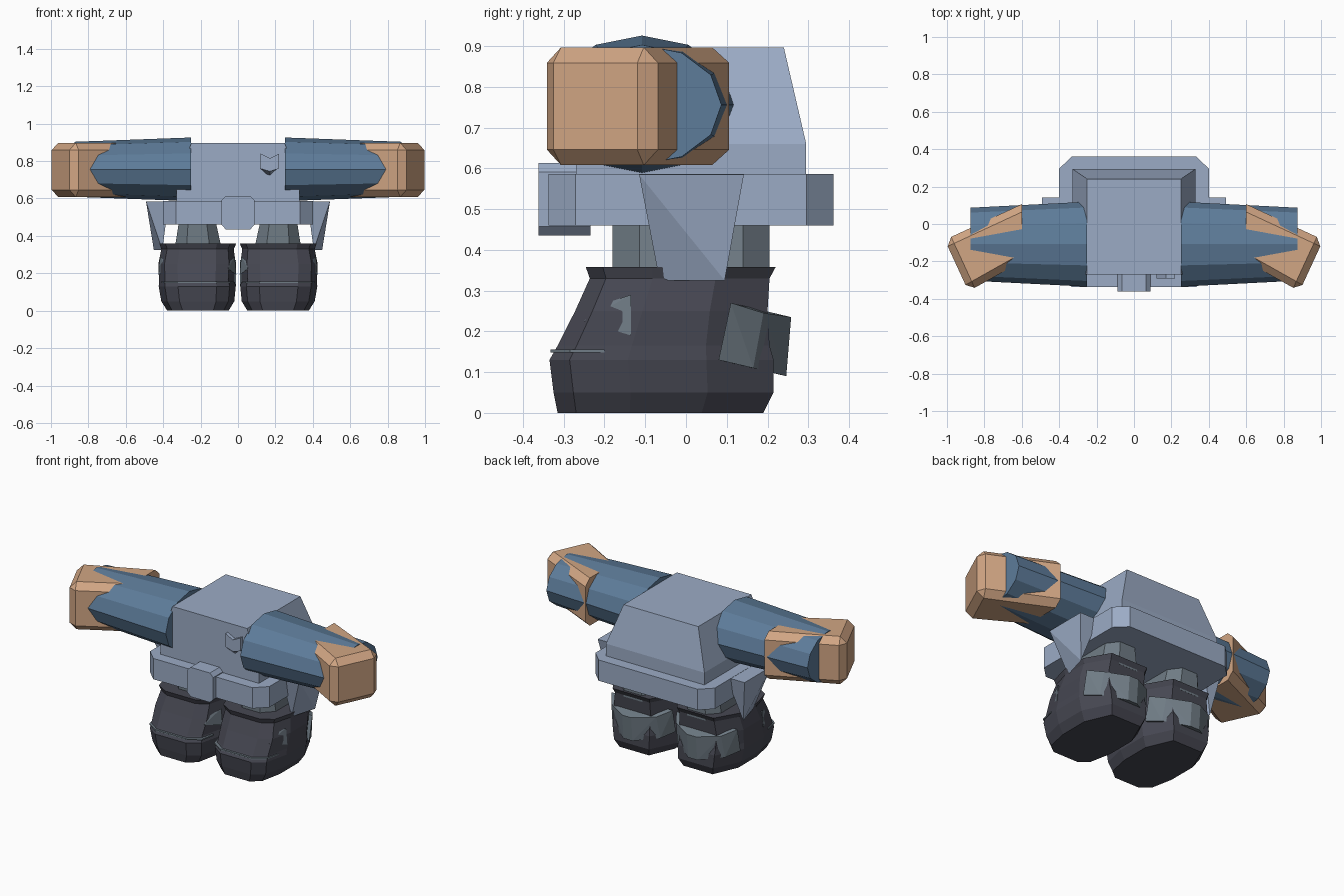
import bpy, bmesh, math
from mathutils import Vector

cube = bpy.data.objects.get("Cube")
if cube:
    bpy.data.objects.remove(cube, do_unlink=True)


def material(name, rgb):
    m = bpy.data.materials.new(name)
    m.use_nodes = True
    m.diffuse_color = (*rgb, 1)
    m.node_tree.nodes["Principled BSDF"].inputs["Base Color"].default_value = (*rgb, 1)
    return m


PALE = material("pale_blue_grey", (0.33, 0.41, 0.56))
BLUE = material("denim_blue", (0.11, 0.20, 0.32))
SKIN = material("tan_skin", (0.64, 0.38, 0.23))
GREY = material("slate_grey", (0.16, 0.20, 0.235))
DARK = material("boot_dark", (0.062, 0.064, 0.085))


def finish(name, bm, mat):
    bmesh.ops.recalc_face_normals(bm, faces=bm.faces)
    mesh = bpy.data.meshes.new(name)
    bm.to_mesh(mesh)
    bm.free()
    mesh.materials.append(mat)
    ob = bpy.data.objects.new(name, mesh)
    bpy.context.collection.objects.link(ob)
    return ob


def loft(name, rings, mat):
    """Skin a list of equal-length point rings and cap both ends."""
    bm = bmesh.new()
    rows = [[bm.verts.new(p) for p in ring] for ring in rings]
    n = len(rows[0])
    for a, b in zip(rows, rows[1:]):
        for i in range(n):
            j = (i + 1) % n
            bm.faces.new((a[i], a[j], b[j], b[i]))
    bm.faces.new(rows[0])
    bm.faces.new(rows[-1])
    return finish(name, bm, mat)


def hull(name, points, mat):
    bm = bmesh.new()
    for p in points:
        bm.verts.new(p)
    bmesh.ops.convex_hull(bm, input=bm.verts)
    bmesh.ops.dissolve_limit(bm, angle_limit=0.01, verts=bm.verts, edges=bm.edges)
    return finish(name, bm, mat)


def fit(shape, x0, x1, y0, y1, z):
    """Place a unit outline in a horizontal rectangle."""
    cx, cy, rx, ry = (x0 + x1) / 2, (y0 + y1) / 2, (x1 - x0) / 2, (y1 - y0) / 2
    return [(cx + rx * u, cy + ry * v, z) for u, v in shape]


def cut_corners(a, b):
    return [(-a, -1), (a, -1), (1, -b), (1, b), (a, 1), (-a, 1), (-1, b), (-1, -b)]


SQUARE = [(-1, -1), (1, -1), (1, 1), (-1, 1)]

# Torso and belt
loft("torso", [fit(SQUARE, -0.33, 0.33, -0.27, 0.295, 0.57),
               fit(SQUARE, -0.33, 0.33, -0.27, 0.295, 0.66),
               fit(SQUARE, -0.25, 0.25, -0.27, 0.24, 0.897)], PALE)
belt_shape = cut_corners(0.83, 0.81)
loft("belt", [fit(belt_shape, -0.4, 0.4, -0.337, 0.362, z) for z in (0.46, 0.586)], PALE)

# Buckle with clipped corners
loft("buckle", [[(0.087 * u, y, 0.524 + 0.089 * v) for u, v in cut_corners(0.75, 0.75)]
                for y in (-0.362, -0.234)], PALE)

# Notched chest badge with a bevelled lower point
badge = [(-0.05, 0.84), (0, 0.815), (0.05, 0.84), (0.05, 0.76), (0, 0.715), (-0.05, 0.76)]
loft("chest_badge", [[(0.17 + x, -0.26, z) for x, z in badge],
                     [(0.17 + x, -0.292, max(z, 0.745)) for x, z in badge]], PALE)

# Outlines shared by both boots
BOOT = [(-0.5, -1), (0.5, -1), (0.84, -0.82), (1, -0.3), (1, 0.4), (0.6, 1),
        (-0.6, 1), (-1, 0.4), (-1, -0.3), (-0.84, -0.82)]

for side, s in (("left", 1), ("right", -1)):

    def mirror(points):
        return [(s * x, y, z) for x, y, z in points]

    # Sleeve: twelve-sided tapering tube
    rings = []
    for x, ry, rz in ((0.25, 0.227, 0.17), (0.875, 0.195, 0.147)):
        rings.append([(s * x, -0.108 + ry * math.cos(k * math.pi / 6),
                       0.756 + rz * math.sin(k * math.pi / 6)) for k in range(12)])
    loft(side + "_sleeve", rings, BLUE)

    # Fist: angled block with bevelled edges, left sharp at the wrist
    plan = [(0.6, 0.106), (1.012, -0.085), (0.885, -0.36), (0.6, -0.2)]
    fist = loft(side + "_fist", [[(s * x, y, z) for x, y in plan] for z in (0.608, 0.897)], SKIN)
    bm = bmesh.new()
    bm.from_mesh(fist.data)
    edges = [e for e in bm.edges if not all(abs(v.co.x) < 0.61 for v in e.verts)]
    bmesh.ops.bevel(bm, geom=edges, offset=0.038, segments=1, affect='EDGES', profile=0.5)
    bm.to_mesh(fist.data)
    bm.free()

    # Hip flap hanging from the belt
    hull(side + "_hip_flap", mirror([(0.37, -0.115, 0.585), (0.492, -0.115, 0.585),
                                     (0.37, 0.142, 0.585), (0.492, 0.142, 0.585),
                                     (0.405, -0.065, 0.325), (0.45, 0.095, 0.325)]), PALE)

    # Trouser leg
    leg = cut_corners(0.5, 0.66)
    loft(side + "_trouser_leg", [mirror(fit(leg, 0.085, 0.34, -0.18, 0.205, 0.32)),
                                 mirror(fit(leg, 0.12, 0.315, -0.18, 0.205, 0.48))], GREY)

    # Boot: sole, toe and shaft in one stack of outlines
    levels = [(0.05, 0.378, -0.315, 0.19, 0), (0.02, 0.41, -0.325, 0.215, 0.05),
              (0.012, 0.424, -0.335, 0.215, 0.13), (0.02, 0.422, -0.315, 0.205, 0.165),
              (0.015, 0.426, -0.272, 0.2, 0.25), (0.022, 0.41, -0.236, 0.205, 0.33),
              (0.01, 0.42, -0.246, 0.22, 0.358)]
    loft(side + "_boot", [mirror(fit(BOOT, *lv)) for lv in levels], DARK)

    # Thin rim over the toe
    cx = 0.217
    rim = [(e * x, y) for e in (1, -1) for x, y in ((0.195, -0.2), (0.178, -0.285), (0.105, -0.333))]
    hull(side + "_toe_rim", mirror([(cx + x, y, z) for x, y in rim for z in (0.148, 0.156)]), GREY)

    # Heel guard with a pointed back
    half = [(0.205, 0.11, 0.27), (0.205, 0.08, 0.13), (0.15, 0.19, 0.245), (0.16, 0.165, 0.11),
            (0.03, 0.258, 0.235), (0.03, 0.246, 0.09)]
    hull(side + "_heel_guard", mirror([(cx + e * x, y, z) for e in (1, -1) for x, y, z in half]), GREY)

    # Ankle plates on both flanks of the boot
    plate = [(0.2, -0.135, 0.29), (0.208, -0.135, 0.19), (0.165, -0.25, 0.225),
             (0.17, -0.21, 0.265), (0.14, -0.135, 0.24)]
    for label, e in (("outer", 1), ("inner", -1)):
        hull(f"{side}_{label}_ankle_plate", mirror([(cx + e * x, y, z) for x, y, z in plate]), GREY)
